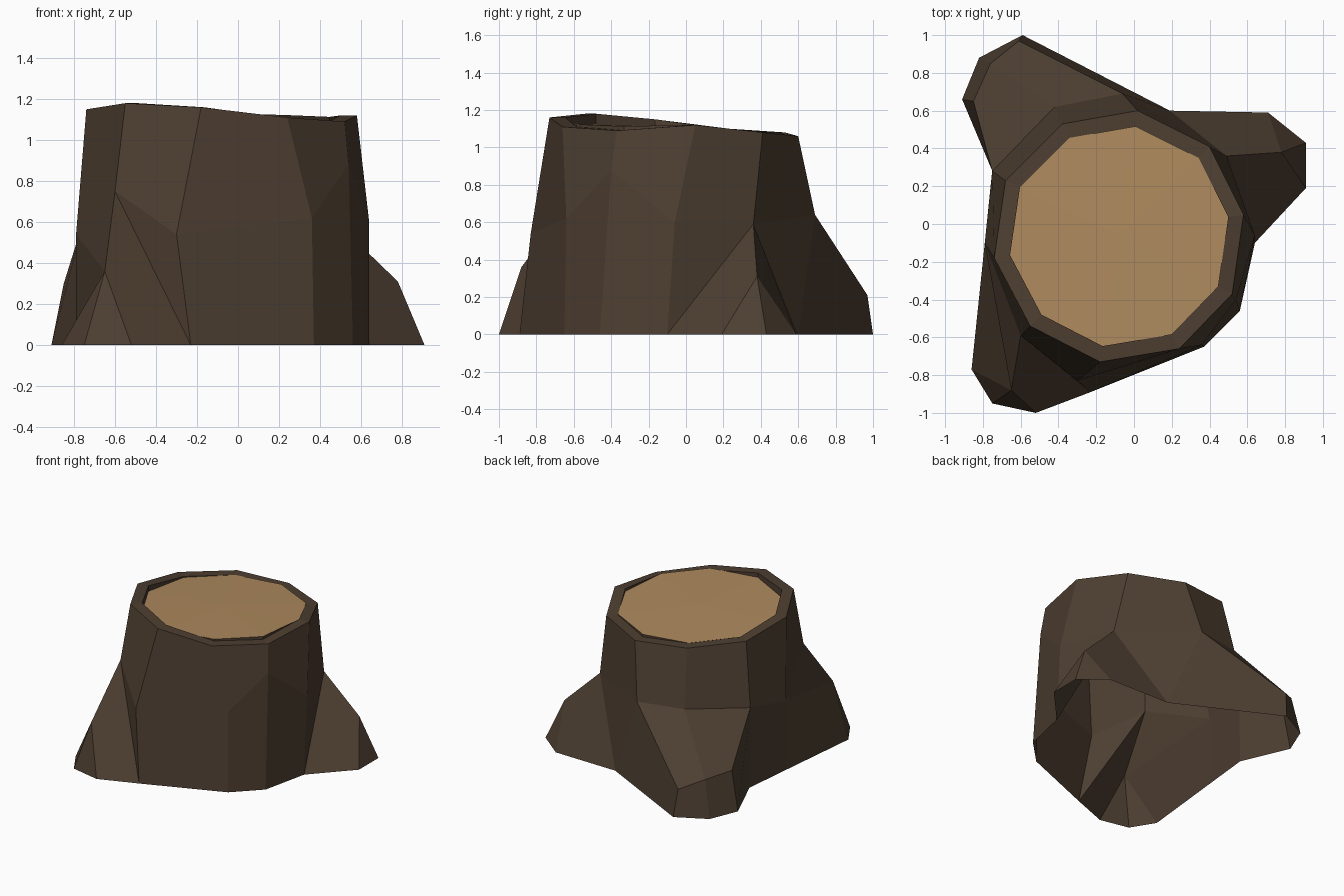
import bpy
from mathutils import Vector

if "Cube" in bpy.data.objects:
    bpy.data.objects.remove(bpy.data.objects["Cube"])


def material(name, color):
    m = bpy.data.materials.new(name)
    m.diffuse_color = (*color, 1)
    m.use_nodes = True
    m.node_tree.nodes["Principled BSDF"].inputs["Base Color"].default_value = m.diffuse_color
    return m


def make_object(name, faces, mat):
    """Build a flat-shaded object from coordinate loops, sharing equal points."""
    index, polys = {}, []
    for loop in faces:
        ids = []
        for p in loop:
            i = index.setdefault(tuple(p), len(index))
            if i not in ids:
                ids.append(i)
        if len(ids) > 2:
            polys.append(ids)
    me = bpy.data.meshes.new(name)
    me.from_pydata(list(index), [], polys)
    me.materials.append(mat)
    me.update()
    ob = bpy.data.objects.new(name, me)
    bpy.context.collection.objects.link(ob)


def band(lower, upper):
    """Closed strip of faces between two rings running counter-clockwise."""
    n = len(lower)
    return [(lower[i], lower[(i + 1) % n], upper[(i + 1) % n], upper[i])
            for i in range(n)]


bark = material("dark bark", (0.075, 0.049, 0.031))
wood = material("cut wood", (0.42, 0.25, 0.11))

# Ten-sided rim and the ring half-way down the trunk
rim = [(0.02, 0.60, 1.06), (-0.38, 0.53, 1.08), (-0.68, 0.23, 1.10),
       (-0.74, -0.18, 1.15), (-0.55, -0.54, 1.18), (-0.18, -0.73, 1.16),
       (0.24, -0.66, 1.11), (0.52, -0.37, 1.09), (0.58, 0.05, 1.12),
       (0.40, 0.41, 1.08)]
mid = [(-0.06, 0.69, 0.64), (-0.42, 0.62, 0.65), (-0.75, 0.28, 0.62),
       (-0.79, -0.10, 0.54), (-0.60, -0.59, 0.75), (-0.30, -0.83, 0.54),
       (0.36, -0.64, 0.62), (0.54, -0.40, 0.88), (0.64, -0.06, 0.60),
       (0.49, 0.36, 0.59)]

# Root skirt columns: mid-ring index, root knuckle (if any), ground point
front_tip = (-0.65, -0.88, 0.36)
right_tip = (0.78, 0.38, 0.31)
skirt = [
    (0, None, (0.19, 0.60)),
    (0, (-0.61, 0.97, 0.21), (-0.59, 1.0)),      # back-left root
    (1, (-0.76, 0.85, 0.28), (-0.82, 0.88)),
    (2, (-0.85, 0.65, 0.30), (-0.91, 0.66)),
    (2, None, (-0.75, 0.29)),
    (3, None, (-0.79, -0.10)),
    (4, front_tip, (-0.86, -0.77)),              # front-left root
    (4, front_tip, (-0.75, -0.95)),
    (4, front_tip, (-0.52, -1.0)),
    (4, None, (-0.23, -0.89)),
    (5, None, (-0.23, -0.89)),
    (6, None, (0.37, -0.65)),
    (7, None, (0.56, -0.46)),
    (8, None, (0.64, -0.10)),
    (9, None, (0.64, -0.10)),
    (9, right_tip, (0.91, 0.19)),                # right root
    (9, right_tip, (0.91, 0.43)),
    (9, right_tip, (0.71, 0.59)),
    (9, None, (0.19, 0.60)),
]
tops = [mid[i] for i, t, g in skirt]
knuckles = [t or mid[i] for i, t, g in skirt]
ground = [(*g, 0.0) for i, t, g in skirt]

# Inner lip and the sunken, slightly tilted cut surface
cx, cy = -0.07, -0.06
lip = [(cx + (x - cx) * 0.875, cy + (y - cy) * 0.875, z) for x, y, z in rim]
disc = [(x, y, 1.10 - 0.04 * y) for x, y, z in lip]
heart = (cx, cy, 1.11)

# Bark: roots, trunk, rim and inner wall, open underneath
make_object("bark_trunk",
            band(ground, knuckles) + band(knuckles, tops) + band(mid, rim)
            + band(rim, lip) + band(lip, disc), bark)

# Cut top: fan of ten triangles
make_object("cut_top",
            [(disc[i], disc[(i + 1) % 10], heart) for i in range(10)], wood)
